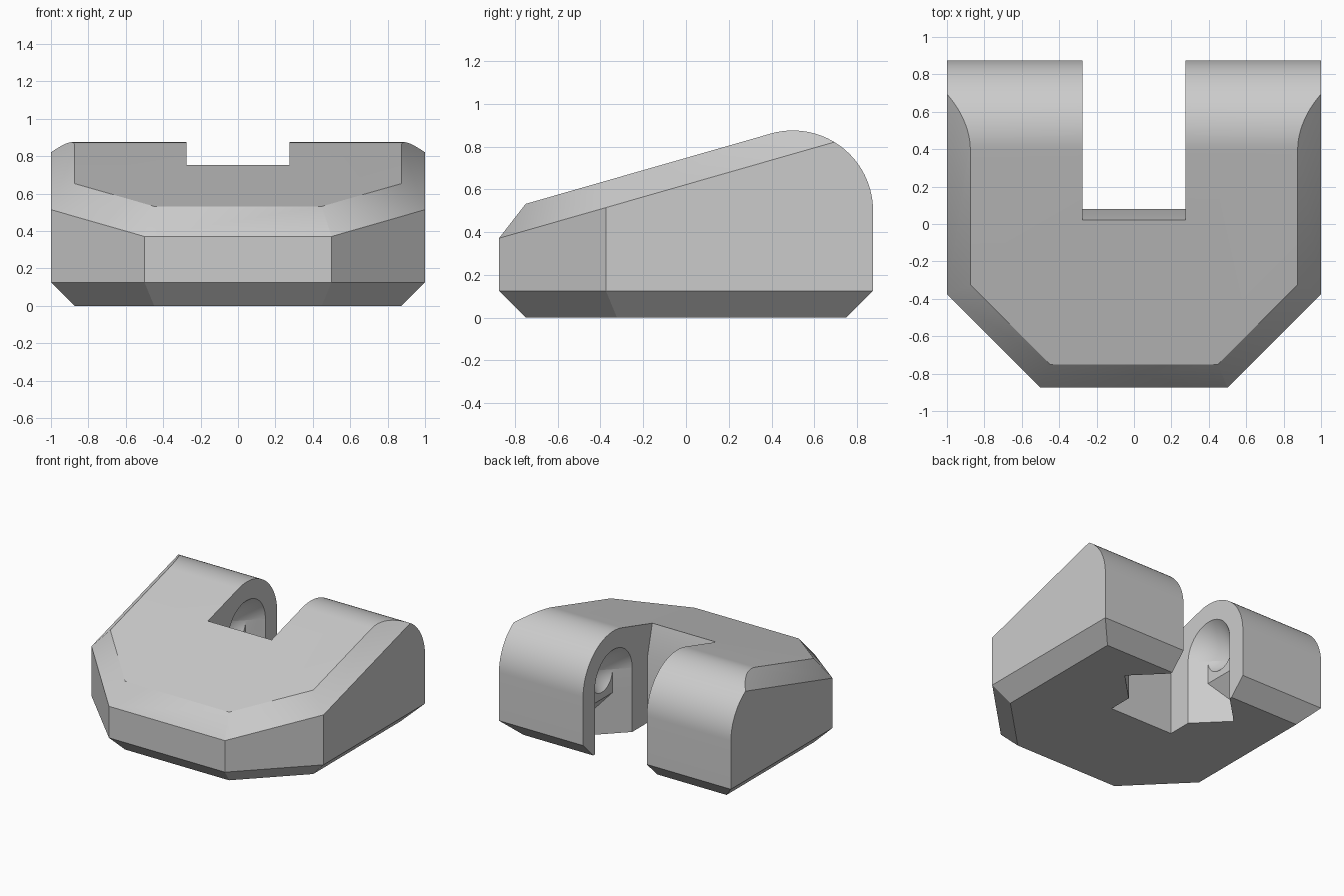
import bpy, bmesh, math
from mathutils import Vector

cube = bpy.data.objects.get("Cube")
if cube:
    bpy.data.objects.remove(cube, do_unlink=True)

mat = bpy.data.materials.new("plain grey")
mat.use_nodes = True
GREY = (0.6, 0.6, 0.6, 1)
mat.diffuse_color = GREY
mat.node_tree.nodes["Principled BSDF"].inputs["Base Color"].default_value = GREY


def finish(bm, name):
    bmesh.ops.recalc_face_normals(bm, faces=bm.faces)
    mesh = bpy.data.meshes.new(name)
    bm.to_mesh(mesh)
    bm.free()
    mesh.materials.append(mat)
    obj = bpy.data.objects.new(name, mesh)
    bpy.context.collection.objects.link(obj)
    return obj


def prism(profile, half):
    """Extrude a (y, z) profile across x."""
    bm = bmesh.new()
    face = bm.faces.new([bm.verts.new((-half, y, z)) for y, z in profile])
    ext = bmesh.ops.extrude_face_region(bm, geom=[face])["geom"]
    verts = [g for g in ext if isinstance(g, bmesh.types.BMVert)]
    bmesh.ops.translate(bm, vec=(2 * half, 0, 0), verts=verts)
    return bm


def slice_off(bm, point, normal):
    """Cut away everything beyond a plane and cap the cut."""
    cut = bmesh.ops.bisect_plane(bm, geom=bm.verts[:] + bm.edges[:] + bm.faces[:],
                                 plane_co=point, plane_no=normal, clear_outer=True)
    edges = [g for g in cut["geom_cut"] if isinstance(g, bmesh.types.BMEdge)]
    if edges:
        bmesh.ops.contextual_create(bm, geom=edges)


def hull(points, name):
    bm = bmesh.new()
    for p in points:
        bm.verts.new(p)
    bmesh.ops.convex_hull(bm, input=bm.verts[:])
    return finish(bm, name)


def subtract(target, cutter):
    mod = target.modifiers.new("cut", "BOOLEAN")
    mod.operation = "DIFFERENCE"
    mod.solver = "EXACT"
    mod.object = cutter
    bpy.context.view_layer.objects.active = target
    bpy.ops.object.modifier_apply(modifier=mod.name)
    bpy.data.objects.remove(cutter, do_unlink=True)


# Wedge-shaped body with a rounded back
TILT = math.radians(16)
SLOPE = math.tan(TILT)
CY = CZ = 0.5
RAD, DEPTH, BEV = 0.375, 0.875, 0.125
STEPS = 28
arc = []
for i in range(STEPS + 1):
    a = (math.pi / 2 + TILT) * i / STEPS
    arc.append((CY + RAD * math.cos(a), CZ + RAD * math.sin(a)))
ty, tz = arc[-1]


def top_z(y):
    return tz + SLOPE * (y - ty)


body_bm = prism([(-DEPTH, 0), (DEPTH, 0)] + arc + [(-DEPTH, top_z(-DEPTH))], 1)

# Angled front corners, then chamfers around the top and the base
diag = math.sqrt(0.5)
corner_dist = (0.5 + DEPTH) * diag
sides = [(1, 0, 1), (-1, 0, 1), (0, -1, DEPTH),
         (diag, -diag, corner_dist), (-diag, -diag, corner_dist)]
for nx, ny, dist in sides[3:]:
    slice_off(body_bm, Vector((nx, ny, 0)) * dist, (nx, ny, 0))
for nx, ny, dist in sides:
    p = Vector((nx, ny, 0)) * dist
    p.z = top_z(p.y) - BEV
    slice_off(body_bm, p, (nx, ny - SLOPE, 1))
for nx, ny, dist in sides + [(0, 1, DEPTH)]:
    slice_off(body_bm, (nx * dist, ny * dist, BEV), (nx, ny, -1))
body = finish(body_bm, "hinge_body")

# Open slot between the two arms, its front wall leaning at the top
SLOT = 0.275
slot = prism([(0.08, -0.2), (1.2, -0.2), (1.2, 1.1),
              (-0.065, 1.1), (0.08, 0.52)], SLOT)
subtract(body, finish(slot, "slot_cutter"))

# Conical pivot sockets with a shallow entry channel and a lead-in ramp
R, SHALLOW, BACK = 0.23, 0.1, 0.06
r_out, r_in = R + BACK, R - SHALLOW
for s in (1, -1):
    x_out, x_in, x_tip = s * (SLOT - BACK), s * (SLOT + SHALLOW), s * (SLOT + R)
    ring = []
    for i in range(48):
        a = math.tau * i / 48
        ring.append((x_out, CY + r_out * math.cos(a), CZ + r_out * math.sin(a)))
    channel = [(x, CY + k * r, z) for x, r in ((x_out, r_out), (x_in, r_in))
               for k in (-1, 1) for z in (-0.1, CZ)]
    ramp = [(x_tip, CY, z) for z in (-0.1, 0.155)]
    ramp += [(x, CY + k * r, z) for x, r in ((x_out, r_out), (x_in, r_in))
             for k in (-1, 1) for z in (-0.1, 0.318)]
    subtract(body, hull(channel, "channel_cutter"))
    subtract(body, hull(ramp, "ramp_cutter"))
    subtract(body, hull(ring + [(x_tip, CY, CZ)], "cone_cutter"))

# Smooth shading with sharp edges kept
bpy.ops.object.select_all(action="DESELECT")
body.select_set(True)
bpy.context.view_layer.objects.active = body
bpy.ops.object.shade_smooth_by_angle(angle=math.radians(30))
